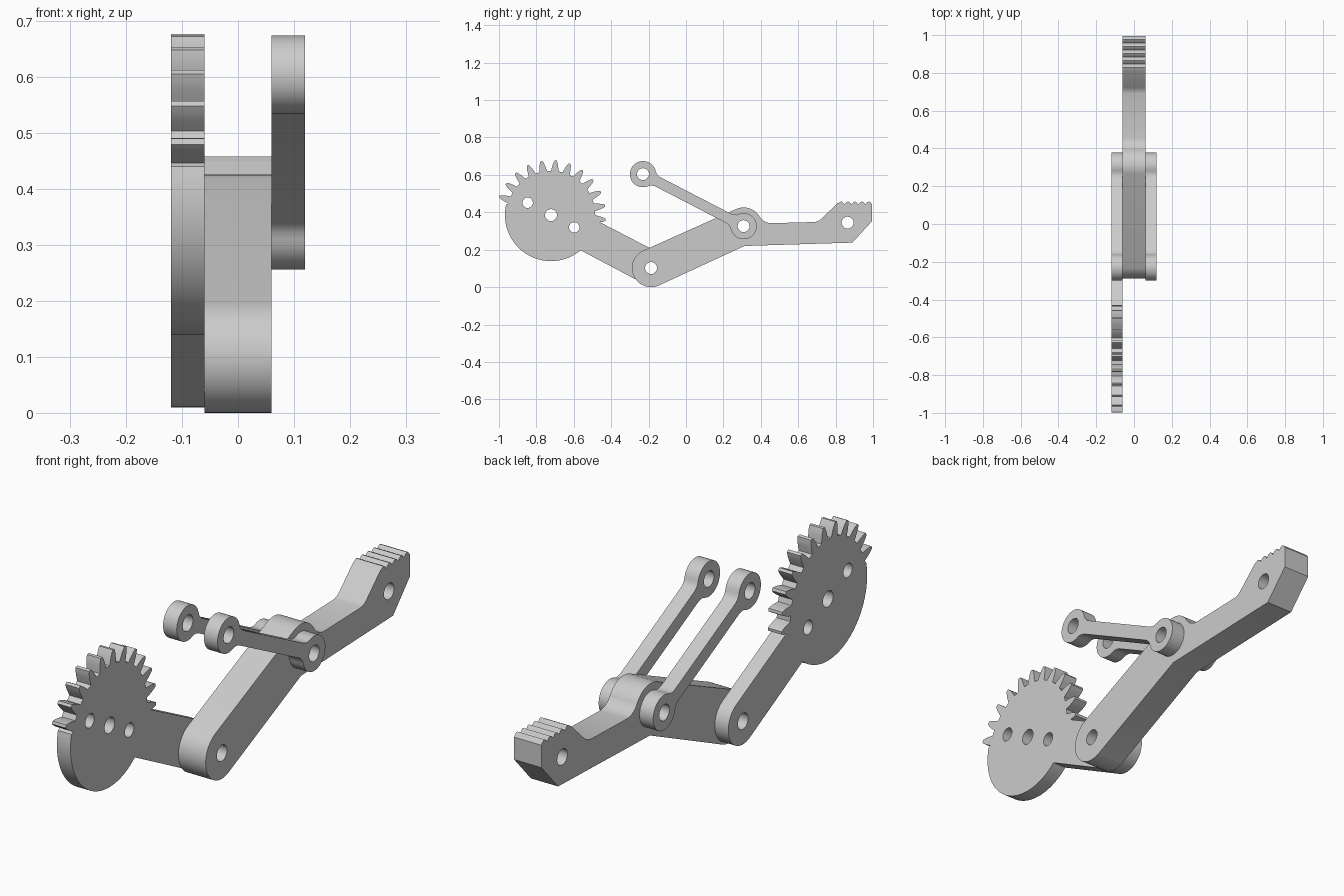
import bpy, bmesh
from math import sin, cos, radians, degrees, atan2
from mathutils import Matrix

cube = bpy.data.objects.get("Cube")
if cube:
    bpy.data.objects.remove(cube, do_unlink=True)

grey = bpy.data.materials.new("light_grey")
grey.use_nodes = True
COLOUR = (0.6, 0.6, 0.6, 1)
grey.diffuse_color = COLOUR
grey.node_tree.nodes["Principled BSDF"].inputs["Base Color"].default_value = COLOUR

# Side profiles are drawn as (y, z)
PIVOT = (-0.187, 0.102)
JOINT = (0.308, 0.326)
LINK_END = (-0.23, 0.604)
GEAR = (-0.722, 0.385)
HOLE = 0.032


def polar(c, r, a):
    return (c[0] + r * cos(radians(a)), c[1] + r * sin(radians(a)))


def arc(c, r, a0, a1, n=24):
    return [polar(c, r, a0 + (a1 - a0) * i / n) for i in range(n + 1)]


def heading(a, b):
    return degrees(atan2(b[1] - a[1], b[0] - a[0]))


def plate(name, outline, holes, x0, x1):
    """Extrude a side profile with round holes between x0 and x1."""
    curve = bpy.data.curves.new(name, "CURVE")
    curve.dimensions = "2D"
    curve.fill_mode = "BOTH"
    curve.extrude = (x1 - x0) / 2
    for pts in [outline] + [arc(c, r, 0, 345, 23) for c, r in holes]:
        spline = curve.splines.new("POLY")
        spline.points.add(len(pts) - 1)
        for p, (y, z) in zip(spline.points, pts):
            p.co = (y, z, 0, 1)
        spline.use_cyclic_u = True
    temp = bpy.data.objects.new(name + "_profile", curve)
    bpy.context.collection.objects.link(temp)
    bpy.context.view_layer.update()
    graph = bpy.context.evaluated_depsgraph_get()
    mesh = bpy.data.meshes.new_from_object(temp.evaluated_get(graph))
    bpy.data.objects.remove(temp, do_unlink=True)
    # Stand the profile up: drawn x -> y, drawn y -> z, thickness -> x
    stand = Matrix(((0, 0, 1, (x0 + x1) / 2), (1, 0, 0, 0), (0, 1, 0, 0), (0, 0, 0, 1)))
    bm = bmesh.new()
    bm.from_mesh(mesh)
    bm.transform(stand)
    bmesh.ops.remove_doubles(bm, verts=bm.verts, dist=0.0003)
    bmesh.ops.recalc_face_normals(bm, faces=bm.faces)
    bm.to_mesh(mesh)
    bm.free()
    mesh.materials.clear()
    mesh.materials.append(grey)
    ob = bpy.data.objects.new(name, mesh)
    bpy.context.collection.objects.link(ob)
    bpy.ops.object.select_all(action="DESELECT")
    ob.select_set(True)
    bpy.context.view_layer.objects.active = ob
    bpy.ops.object.shade_smooth_by_angle(angle=radians(30))
    return ob


# Gear sector with its arm: round body, arm end, then twelve teeth
arm = heading(GEAR, PIVOT)
outline = arc(GEAR, 0.246, 167, 360 + arm - 22, 40)
outline += arc(PIVOT, 0.092, arm - 90, arm + 90)
flank = [(0.237, 4.9), (0.25, 4.1), (0.265, 3.3), (0.28, 2.3), (0.293, 1.1)]
for k in range(12):
    mid = -5 + 15 * k
    rising = flank if k else flank[2:]
    outline += [polar(GEAR, r, mid - w) for r, w in rising]
    outline += [polar(GEAR, r, mid + w) for r, w in reversed(flank)]
plate("gear_arm", outline,
      [(GEAR, HOLE), (PIVOT, HOLE),
       (polar(GEAR, 0.141, arm), 0.028), (polar(GEAR, 0.141, arm + 180), 0.028)],
      -0.12, -0.06)

# Finger: straight arm, round joint boss, neck and serrated tip
rise = heading(PIVOT, JOINT)
outline = arc(PIVOT, 0.102, rise + 90, rise + 270)
outline += [(0.312, 0.22), (0.89, 0.238), (0.995, 0.353)]
for k in range(5):
    y = 0.995 - 0.037 * k
    outline += [(y, 0.442), (y - 0.01, 0.455), (y - 0.018, 0.458), (y - 0.028, 0.452)]
outline += [(0.81, 0.448), (0.722, 0.364), (0.708, 0.354), (0.69, 0.348)]
outline += arc((0.457, 0.417), 0.075, -90, -148, 10)
outline += arc(JOINT, 0.1, 33, rise + 90, 16)
plate("finger", outline, [(PIVOT, HOLE), (JOINT, HOLE), ((0.864, 0.345), HOLE)], -0.06, 0.06)

# Pair of links: two rings joined by a narrow filleted bar
along = heading(LINK_END, JOINT)
outline = []
for centre, turn in ((LINK_END, along), (JOINT, along + 180)):
    outline += arc(centre, 0.07, turn + 40, turn + 320, 32)
    for d, w in ((0.063, 0.036), (0.074, 0.031), (0.088, 0.028)):
        outline.append(polar(centre, (d * d + w * w) ** 0.5, turn - degrees(atan2(w, d))))
    # Matching fillet on the far ring is placed before its arc
    other = JOINT if centre == LINK_END else LINK_END
    for d, w in ((0.088, 0.028), (0.074, 0.031), (0.063, 0.036)):
        outline.append(polar(other, (d * d + w * w) ** 0.5, turn + 180 + degrees(atan2(w, d))))
for name, x0 in (("left_link", 0.06), ("right_link", -0.12)):
    plate(name, outline, [(LINK_END, HOLE), (JOINT, HOLE)], x0, x0 + 0.06)
